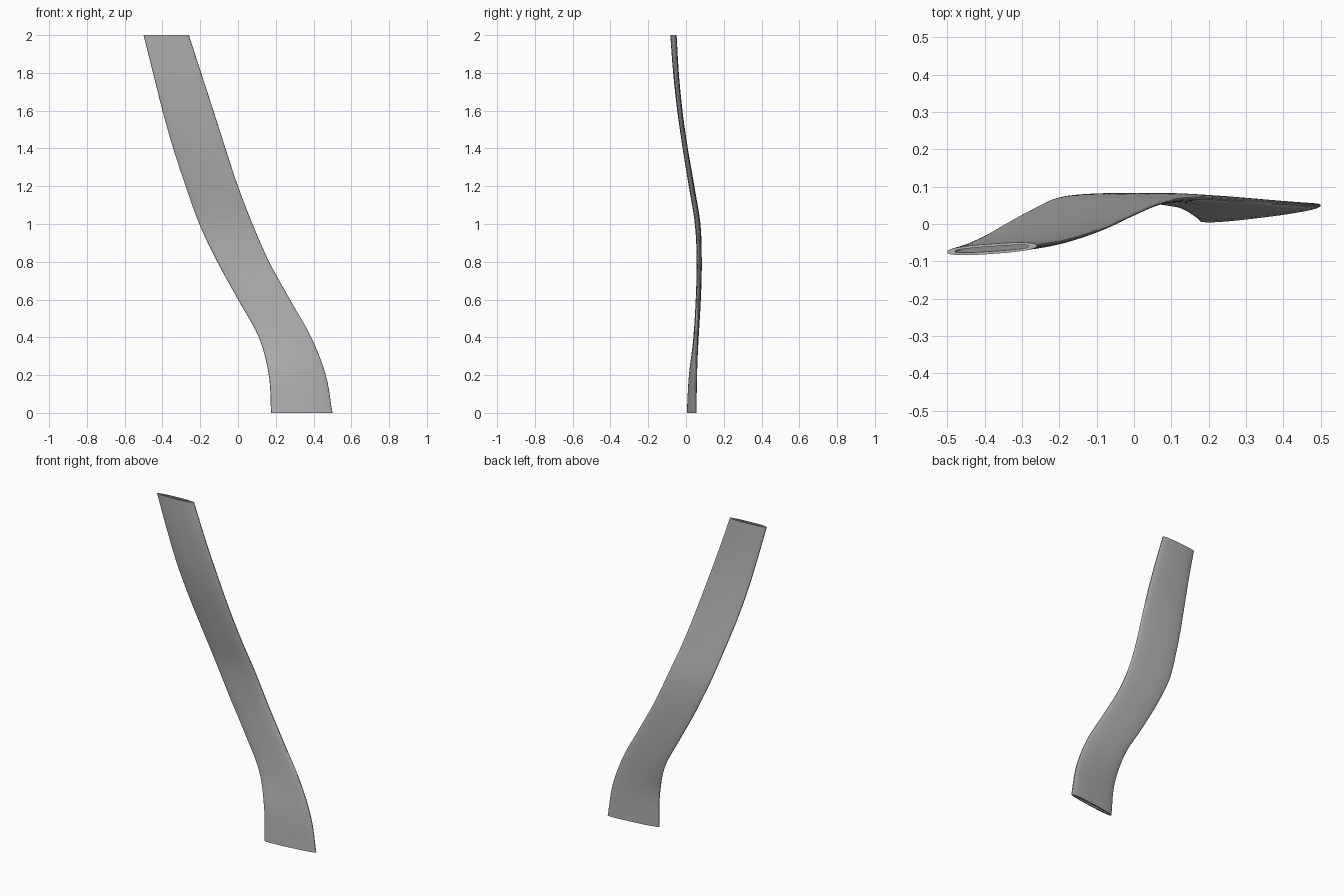
import bpy
import bmesh
from math import cos, sin, pi, copysign
from mathutils import Vector

cube = bpy.data.objects.get("Cube")
if cube:
    bpy.data.objects.remove(cube, do_unlink=True)

grey = bpy.data.materials.new("plain grey")
grey.use_nodes = True
colour = (0.45, 0.45, 0.45, 1)
grey.diffuse_color = colour
grey.node_tree.nodes["Principled BSDF"].inputs["Base Color"].default_value = colour

# Edge stations, evenly spaced in height: left x, left y, right x, right y
STATIONS = [
    (0.175, 0.01, 0.50, 0.05),
    (0.163, 0.022, 0.465, 0.052),
    (0.11, 0.05, 0.388, 0.056),
    (0.00, 0.066, 0.275, 0.064),
    (-0.11, 0.071, 0.165, 0.069),
    (-0.205, 0.066, 0.077, 0.057),
    (-0.277, 0.034, 0.00, 0.025),
    (-0.343, -0.002, -0.066, -0.006),
    (-0.40, -0.035, -0.13, -0.030),
    (-0.45, -0.058, -0.195, -0.048),
    (-0.50, -0.075, -0.26, -0.058),
]
HEIGHT = 2.0
STEPS = 6
SIDES = 40
THICKNESS = 0.027


def spline(a, b, c, d, t):
    """Smooth interpolation between b and c."""
    return 0.5 * (2 * b + (c - a) * t + (2 * a - 5 * b + 4 * c - d) * t * t
                  + (3 * b - a - 3 * c + d) * t ** 3)


def station(i):
    """Station i, extended in a straight line beyond either end."""
    last = len(STATIONS) - 1
    if i < 0:
        return 2 * Vector(STATIONS[0]) - Vector(STATIONS[1])
    if i > last:
        return 2 * Vector(STATIONS[last]) - Vector(STATIONS[last - 1])
    return Vector(STATIONS[i])


def section(bm, edges, z, tip_inset, half_thick):
    """Flat rounded ring between the two edge points."""
    left, right = Vector(edges[:2]), Vector(edges[2:])
    centre = (left + right) / 2
    along = (right - left).normalized()
    across = Vector((-along.y, along.x))
    half = (right - left).length / 2 - tip_inset
    ring = []
    for k in range(SIDES):
        a = 2 * pi * k / SIDES
        u = copysign(abs(cos(a)) ** 0.8, cos(a))
        v = copysign(abs(sin(a)) ** 0.8, sin(a))
        p = centre + along * u * half + across * v * half_thick
        ring.append(bm.verts.new((p.x, p.y, z)))
    return ring


def bridge(bm, a, b):
    for k in range(SIDES):
        n = (k + 1) % SIDES
        bm.faces.new((a[k], a[n], b[n], b[k]))


# Hollow twisted blade, lofted through the stations
bm = bmesh.new()
outer, inner = [], []
spans = len(STATIONS) - 1
for s in range(spans * STEPS + 1):
    i = min(s // STEPS, spans - 1)
    t = s / STEPS - i
    edges = spline(station(i - 1), station(i), station(i + 1), station(i + 2), t)
    z = HEIGHT * s / (spans * STEPS)
    outer.append(section(bm, edges, z, 0, THICKNESS / 2))
    inner.append(section(bm, edges, z, 0.021, THICKNESS / 2 - 0.007))
for s in range(spans * STEPS):
    bridge(bm, outer[s], outer[s + 1])
    bridge(bm, inner[s + 1], inner[s])
# End rims
bridge(bm, inner[0], outer[0])
bridge(bm, outer[-1], inner[-1])
bmesh.ops.recalc_face_normals(bm, faces=bm.faces)

mesh = bpy.data.meshes.new("twisted_blade")
bm.to_mesh(mesh)
bm.free()
mesh.materials.append(grey)
blade = bpy.data.objects.new("twisted_blade", mesh)
bpy.context.collection.objects.link(blade)
bpy.context.view_layer.objects.active = blade
blade.select_set(True)
bpy.ops.object.shade_smooth_by_angle(angle=pi / 5)
